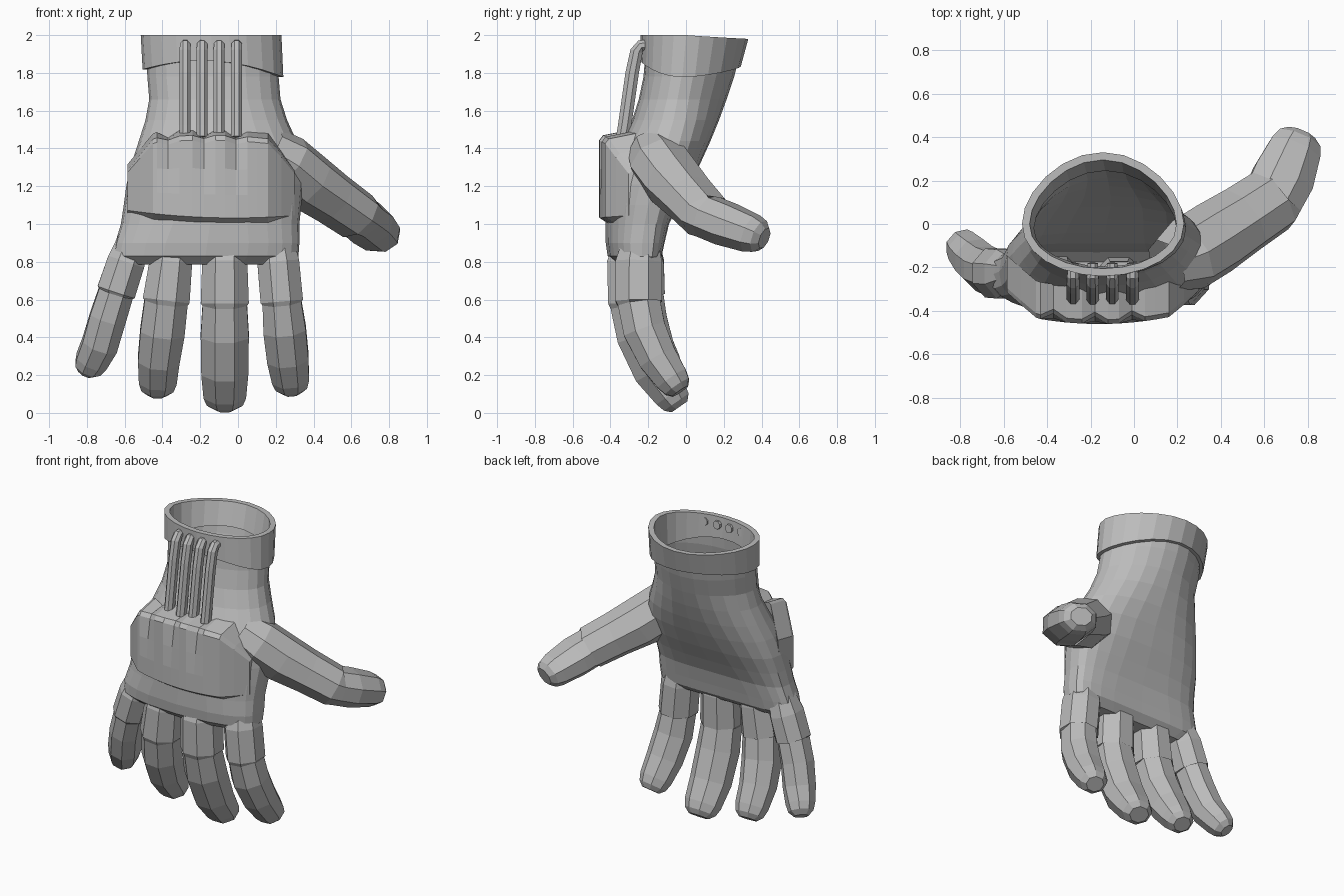
import bpy, bmesh, math
from mathutils import Vector

if "Cube" in bpy.data.objects:
    bpy.data.objects.remove(bpy.data.objects["Cube"])

grey = bpy.data.materials.new("glove grey")
grey.diffuse_color = (0.5, 0.5, 0.5, 1)
grey.use_nodes = True
grey.node_tree.nodes["Principled BSDF"].inputs["Base Color"].default_value = grey.diffuse_color


def loft(name, rings, cap_start=True, cap_end=True, closed=False):
    """Skin a list of equal-length point rings into one mesh object."""
    bm = bmesh.new()
    vs = [[bm.verts.new(p) for p in r] for r in rings]
    n = len(vs[0])
    pairs = list(zip(vs, vs[1:])) + ([(vs[-1], vs[0])] if closed else [])
    for a, b in pairs:
        for i in range(n):
            j = (i + 1) % n
            bm.faces.new((a[i], a[j], b[j], b[i]))
    if cap_start and not closed:
        bm.faces.new(vs[0][::-1])
    if cap_end and not closed:
        bm.faces.new(vs[-1])
    bmesh.ops.recalc_face_normals(bm, faces=bm.faces)
    me = bpy.data.meshes.new(name)
    bm.to_mesh(me)
    bm.free()
    me.materials.append(grey)
    ob = bpy.data.objects.new(name, me)
    bpy.context.collection.objects.link(ob)
    return ob


def section(z, xl, xr, yf, yb, bow=0.0, power=2.0, inset=0.0, n=24):
    """Horizontal superellipse with bowed sides."""
    cx, cy = (xl + xr) / 2, (yf + yb) / 2
    rx, ry = (xr - xl) / 2 - inset, (yb - yf) / 2 - inset
    pts = []
    for i in range(n):
        a = math.tau * i / n
        c, s = math.cos(a), math.sin(a)
        u = math.copysign(abs(c) ** (2 / power), c)
        v = math.copysign(abs(s) ** (2 / power), s)
        w = .55 - .25 * v if bow > 0 else .55 + .25 * v
        pts.append(Vector((cx + rx * u, cy + ry * v + bow * u * u * w, z)))
    return pts


def limb(name, path, side, n=8, open_root=False):
    """Octagonal limb; path entries are (x, y, z, half width, half depth)."""
    pts = [Vector(p[:3]) for p in path]
    rings = []
    for k, p in enumerate(path):
        t = (pts[min(k + 1, len(pts) - 1)] - pts[max(k - 1, 0)]).normalized()
        u = (Vector(side) - t * t.dot(Vector(side))).normalized()
        v = t.cross(u)
        rings.append([pts[k] + u * p[3] * math.cos(math.tau * (i + .5) / n) * 1.06
                      + v * p[4] * math.sin(math.tau * (i + .5) / n) * 1.06 for i in range(n)])
    return loft(name, rings, cap_start=not open_root)


def lerp(a, b, f):
    return tuple(p + (q - p) * f for p, q in zip(a, b))


def sleeved(name, path, joint, tip_scale, side):
    """Limb with a small sleeve step at one joint and a rounded tip."""
    a, j = path[joint], path[joint + 1]
    near = lerp(a, j, 0.02)
    step = near[:3] + (a[3] - .01, a[4] - .01)
    end, prev = path[-1], path[-2]
    d = (Vector(end[:3]) - Vector(prev[:3])).normalized()
    tip = []
    for dist, s in ((.05, .85), (.08, tip_scale)):
        tip.append(tuple(Vector(end[:3]) + d * dist) + (end[3] * s, end[4] * s))
    limb(name, path[:joint + 1] + [step] + path[joint + 1:] + tip, side, open_root=True)


# Palm and wrist: one open-topped shell
body = [  # z, x left, x right, y front, y back, bow, power
    (1.90, -.485, .215, -.215, .285, -.08, 2.0),
    (1.78, -.480, .215, -.225, .255, -.07, 2.0),
    (1.66, -.470, .225, -.250, .215, -.05, 2.0),
    (1.55, -.490, .260, -.285, .175, -.02, 2.1),
    (1.44, -.525, .310, -.340, .130, .01, 2.2),
    (1.33, -.560, .345, -.390, .080, .03, 2.4),
    (1.21, -.590, .345, -.415, .020, .05, 2.6),
    (1.10, -.605, .335, -.425, -.040, .06, 2.8),
    (1.00, -.620, .325, -.425, -.090, .07, 3.1),
    (0.90, -.650, .325, -.425, -.115, .07, 3.4),
    (0.83, -.665, .320, -.415, -.130, .07, 3.4),
    (0.785, -.635, .295, -.365, -.175, .07, 3.0),
]
loft("palm", [section(*b) for b in body], cap_start=False)

# Cuff: thick band with a gently waved lower edge
cuff = []
for z, inset, grow in ((2.0, 0, 0), (1.81, 0, 1), (1.81, .045, 1), (2.0, .035, 0)):
    ring = section(z, -.515 + .01 * grow, .23 + .01 * grow, -.24, .33 - .04 * grow, -.08, inset=inset)
    for i, p in enumerate(ring):
        a = math.tau * i / len(ring)
        if grow:
            s = math.sin(a)
            p.z += (.065 if s < 0 else .035) * s * s - .02 * math.cos(a) - .012
        else:
            p.z -= .02 * max(0, math.sin(a))
    cuff.append(ring)
loft("cuff", cuff, closed=True)

# Four fingers, their roots hidden in the palm
X = (1, 0, 0)
sleeved("little_finger", [
    (-.55, -.225, .92, .085, .08), (-.592, -.23, .80, .102, .115), (-.645, -.225, .64, .105, .115),
    (-.69, -.205, .50, .098, .105), (-.732, -.165, .36, .097, .10), (-.775, -.115, .275, .087, .085)], 2, .5, X)
sleeved("ring_finger", [
    (-.34, -.265, .93, .09, .10), (-.355, -.275, .80, .115, .13), (-.38, -.275, .595, .127, .13),
    (-.40, -.24, .43, .12, .12), (-.42, -.17, .28, .112, .11), (-.425, -.095, .17, .102, .09)], 2, .55, X)
sleeved("middle_finger", [
    (-.07, -.27, .93, .10, .10), (-.07, -.285, .80, .122, .135), (-.07, -.285, .58, .13, .13),
    (-.07, -.245, .41, .13, .125), (-.07, -.165, .22, .127, .115), (-.07, -.08, .098, .115, .095)], 2, .55, X)
sleeved("index_finger", [
    (.20, -.24, .93, .09, .09), (.213, -.25, .80, .113, .125), (.232, -.25, .59, .115, .125),
    (.247, -.22, .44, .115, .115), (.264, -.15, .29, .112, .105), (.278, -.075, .18, .10, .09)], 2, .55, X)

# Thumb with its broad base
sleeved("thumb", [
    (.15, -.19, 1.40, .12, .12), (.25, -.14, 1.325, .165, .145), (.37, -.065, 1.225, .165, .145),
    (.50, .02, 1.135, .155, .13), (.635, .11, 1.04, .15, .122), (.685, .21, 1.0, .145, .113),
    (.74, .345, .95, .122, .10)], 4, .55, (1, -1, .1))

# Knuckle plate: bowed slab fading into the hand, scalloped along its upper edge
notches = (-.37, -.18, -.01)
cols = sorted([-.585, -.52, -.45, .10, .16, .23, .30] +
              [g + d for g in notches for d in (-.06, 0, .06)])
levels = [(0, 0), (.28, 0), (.6, .35), (.94, 1), (1, 1)]  # height fraction, notch strength
rings = []
for x in cols:
    u = (x + .16) / .4
    edge = max(0, min(1, (x + .585) / .14, (.30 - x) / .13))
    low = 1.015 - .035 * (x + .17) + .02 * u * u
    high = 1.47 - .03 * u * u - .15 * (1 - edge)
    front = -.46 + .05 * u * u + .09 * (1 - edge)
    deep = .035 if x in notches else 0
    ring = [Vector((x, front + .13, low - .01)), Vector((x, front + .045, low - .01))]
    for f, k in levels:
        back = .02 if f == 1 else 0
        ring.append(Vector((x, front + back + deep * k, low + .02 + (high - low - .02) * f - deep * k * .5)))
    ring.append(Vector((x, front + .17, high + .03 - deep)))
    rings.append(ring)
loft("knuckle_plate", rings)

# Four cords running from the plate up and over into the cuff
for k, x in enumerate((-.28, -.19, -.10, -.007)):
    limb(f"cord_{k + 1}", [
        (x, -.335, 1.46, .03, .036), (x, -.325, 1.52, .03, .036), (x, -.285, 1.80, .03, .036),
        (x, -.262, 1.915, .03, .034), (x, -.24, 1.945, .028, .03), (x, -.18, 1.95, .025, .026)], X)
